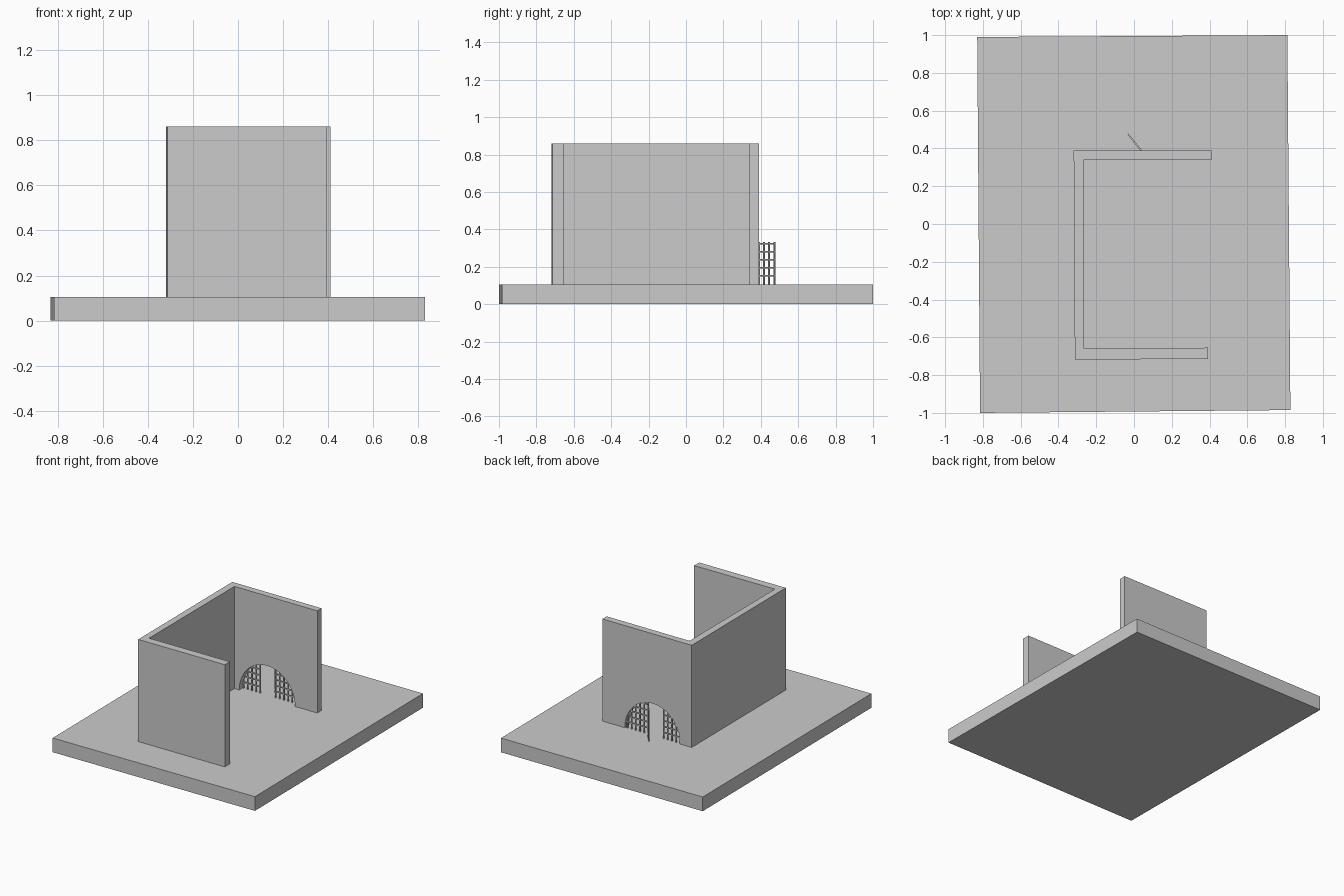
import bpy, bmesh
from math import sin, cos, pi, sqrt, atan2
from mathutils import Matrix, Vector

if "Cube" in bpy.data.objects:
    bpy.data.objects.remove(bpy.data.objects["Cube"])

FLOOR, TOP = 0.105, 0.86
ARCH_W, ARCH_H = 0.228, 0.24      # half width and height of the arch
BAR, STEP_X, STEP_Z = 0.008, 0.034, 0.043


def finish(name, bm):
    bmesh.ops.recalc_face_normals(bm, faces=bm.faces)
    me = bpy.data.meshes.new(name)
    bm.to_mesh(me)
    bm.free()
    ob = bpy.data.objects.new(name, me)
    bpy.context.collection.objects.link(ob)
    return ob


def prism(name, points, offset):
    """Extrude a closed 3D outline along an offset."""
    bm = bmesh.new()
    face = bm.faces.new([bm.verts.new(p) for p in points])
    ext = bmesh.ops.extrude_face_region(bm, geom=[face], use_keep_orig=True)
    bmesh.ops.translate(bm, vec=Vector(offset),
                        verts=[v for v in ext["geom"] if isinstance(v, bmesh.types.BMVert)])
    return finish(name, bm)


def box(bm, x0, x1, z0, z1):
    m = Matrix.Translation(((x0 + x1) / 2, 0, (z0 + z1) / 2))
    m = m @ Matrix.Diagonal((x1 - x0, BAR, z1 - z0, 1))
    bmesh.ops.create_cube(bm, size=1, matrix=m)


def arch_z(x):
    return ARCH_H * sqrt(max(0, 1 - (x / ARCH_W) ** 2))


def arch_x(z):
    return ARCH_W * sqrt(max(0, 1 - (z / ARCH_H) ** 2))


def grille(name, xa, xb):
    """Crossed bars between xa and xb, trimmed to the arch (local z = 0 at floor)."""
    bm = bmesh.new()
    start, direction = (xa, 1) if xa > 0 else (xb, -1)
    for i in range(12):
        x = start + direction * (i * STEP_X + BAR / 2)
        if xa < x < xb and arch_z(x) > 0.01:
            box(bm, x - BAR / 2, x + BAR / 2, 0, arch_z(x))
    for k in range(1, 6):
        z = k * STEP_Z + 0.003
        lo, hi = max(xa, -arch_x(z)), min(xb, arch_x(z))
        if hi - lo > 0.01:
            box(bm, lo, hi, z - BAR / 2, z + BAR / 2)
    return finish(name, bm)


# Base slab
prism("base_slab", [(-0.83, 0.99, 0), (0.812, 1, 0), (0.828, -0.985, 0), (-0.815, -1, 0)],
      (0, 0, FLOOR))

# Side and front walls, one L-shaped run
prism("side_and_front_wall",
      [(x, y, FLOOR) for x, y in [(-0.319, 0.34), (-0.267, 0.34), (-0.265, -0.66), (0.392, -0.655),
                                  (0.392, -0.714), (-0.313, -0.718)]], (0, 0, TOP - FLOOR))

# Back wall with arched opening
arch = [(-ARCH_W * cos(pi * i / 24), FLOOR + ARCH_H * sin(pi * i / 24)) for i in range(25)]
outline = [(-0.319, FLOOR)] + arch + [(0.41, FLOOR), (0.41, TOP), (-0.319, TOP)]
prism("back_wall", [(x, 0.34, z) for x, z in outline], (0, 0.05, 0))

# Fixed grilles either side of the doorway
HINGE, LATCH, GRILLE_Y = 0.037, -0.08, 0.381
for name, xa, xb in (("grille_left", -ARCH_W, LATCH), ("grille_right", HINGE, ARCH_W)):
    grille(name, xa, xb).location = (0, GRILLE_Y, FLOOR)

# Small open door swung outward on its hinge
bm = bmesh.new()
L, H = 0.115, 0.228
for i in range(4):
    x = BAR / 2 + i * (L - BAR) / 3
    box(bm, x - BAR / 2, x + BAR / 2, 0, H)
for k in range(1, 6):
    z = k * STEP_Z + 0.003
    box(bm, 0, L, z - BAR / 2, z + BAR / 2)
door = finish("open_door", bm)
door.location = (HINGE + 0.004, 0.386, FLOOR)
door.rotation_euler = (0, 0, atan2(0.087, -0.07))
